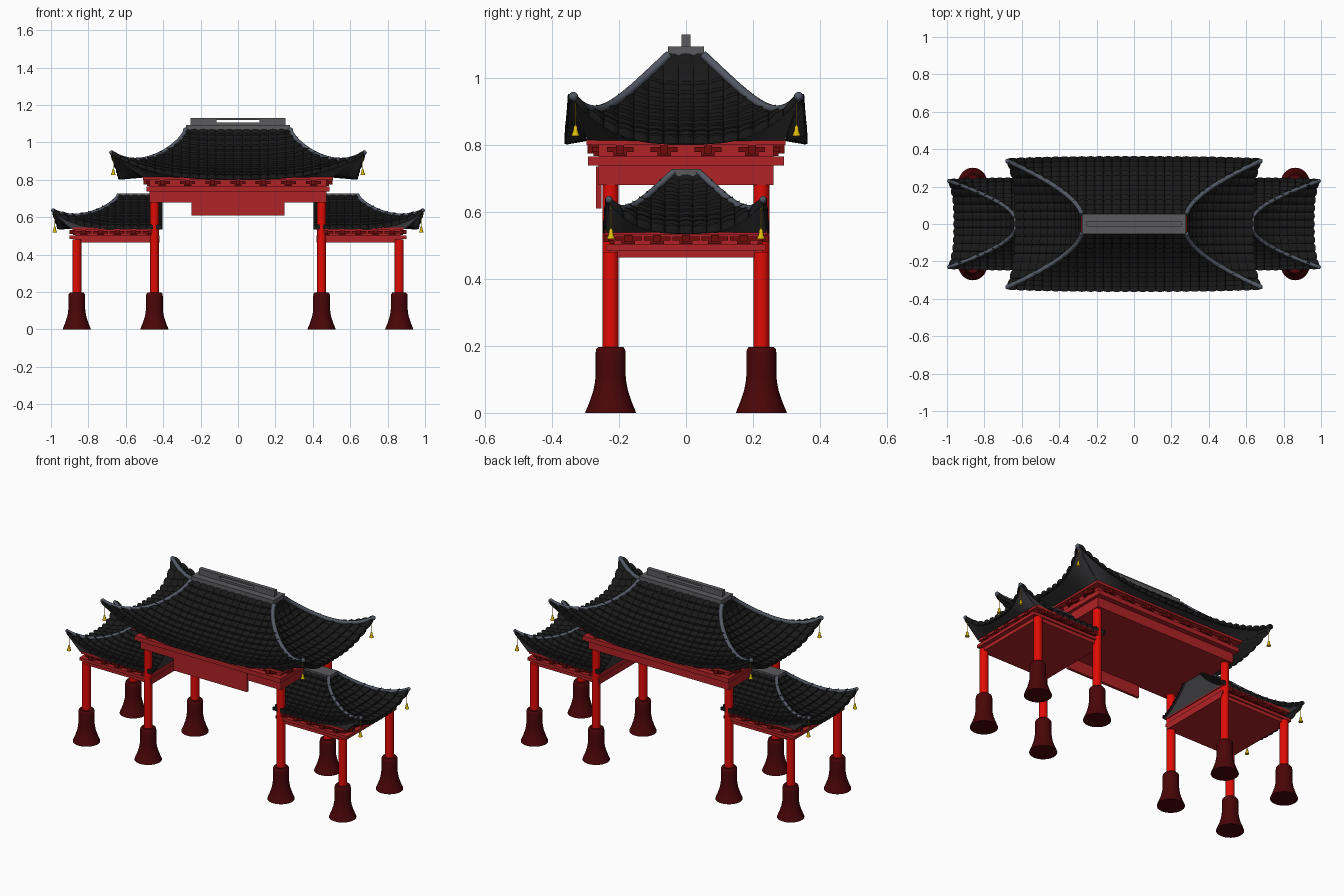
import bpy, bmesh, math
from mathutils import Vector

if "Cube" in bpy.data.objects:
    bpy.data.objects.remove(bpy.data.objects["Cube"])

def material(name, *rgb):
    """colour given as seen on screen, converted to linear"""
    m = bpy.data.materials.new(name)
    m.diffuse_color = (*[min(1, (c / .92) ** 2.2) for c in rgb], 1)
    m.use_nodes = True
    m.node_tree.nodes["Principled BSDF"].inputs["Base Color"].default_value = m.diffuse_color
    return m

RED = material("column_red", .81, .07, .05)
BEAM = material("beam_red", .63, .14, .15)
DARK = material("bracket_red", .40, .07, .07)
BASE = material("base_maroon", .27, .05, .06)
TILE = material("tile_black", .11, .11, .11)
SOFFIT = material("soffit_grey", .22, .22, .23)
HIP = material("hip_slate", .30, .32, .36)
RIDGE = material("ridge_grey", .33, .33, .34)
GOLD = material("bell_gold", .80, .67, .06)

def finish(name, bm, mat, smooth=None):
    me = bpy.data.meshes.new(name)
    bm.to_mesh(me)
    bm.free()
    ob = bpy.data.objects.new(name, me)
    bpy.context.collection.objects.link(ob)
    me.materials.append(mat)
    if smooth:
        bpy.ops.object.select_all(action='DESELECT')
        ob.select_set(True)
        bpy.context.view_layer.objects.active = ob
        bpy.ops.object.shade_smooth_by_angle(angle=math.radians(smooth))
    return ob

def boxes(name, items, mat):
    """items: (x0, x1, y0, y1, z0, z1)"""
    bm = bmesh.new()
    for x0, x1, y0, y1, z0, z1 in items:
        vs = bmesh.ops.create_cube(bm, size=1)["verts"]
        for v in vs:
            v.co = ((x0 + x1) / 2 + v.co.x * (x1 - x0), (y0 + y1) / 2 + v.co.y * (y1 - y0),
                    (z0 + z1) / 2 + v.co.z * (z1 - z0))
    return finish(name, bm, mat)

def lathe(name, profile, x, y, mat, n=24):
    bm = bmesh.new()
    rings = [[bm.verts.new((x + r * math.cos(k * math.tau / n), y + r * math.sin(k * math.tau / n), z))
              for k in range(n)] for r, z in profile]
    for p, q in zip(rings, rings[1:]):
        for k in range(n):
            bm.faces.new((p[k], p[(k + 1) % n], q[(k + 1) % n], q[k]))
    bm.faces.new(rings[0][::-1])
    bm.faces.new(rings[-1])
    bmesh.ops.recalc_face_normals(bm, faces=bm.faces)
    return finish(name, bm, mat, 40)

def tube(name, pts, r, mat):
    cu = bpy.data.curves.new(name, 'CURVE')
    cu.dimensions = '3D'
    cu.bevel_depth, cu.bevel_resolution, cu.use_fill_caps = r, 2, True
    sp = cu.splines.new('POLY')
    sp.points.add(len(pts) - 1)
    for p, c in zip(sp.points, pts):
        p.co = (*c, 1)
    cu.materials.append(mat)
    ob = bpy.data.objects.new(name, cu)
    bpy.context.collection.objects.link(ob)

# Roof description: the hip runs from (x0,y0) to (x1,y1) as t goes 0..1
class Roof:
    def __init__(s, x0, x1, y0, y1, ztop, zeave, k, slab):
        s.x0, s.x1, s.y0, s.y1, s.zt, s.ze, s.k, s.slab = x0, x1, y0, y1, ztop, zeave, k, slab
    def hip(s, t):
        return (s.x0 + (s.x1 - s.x0) * t ** 1.6, s.y0 + (s.y1 - s.y0) * t,
                s.zt - s.k * (.27 * t - .143 * t ** 4.6))
    def point(s, side, a, t, c=0):
        """side=False: slope facing y; side=True: slope facing x. Returns a, d, z."""
        t = max(0, t)
        hx, hy, hz = s.hip(t)
        W, D = (hy, hx) if side else (hx, hy)
        a = max(-W, min(W, a))
        u = max(0, (abs(a) - c) / (W - c)) ** 3
        inset = .045 * s.k * (1 - u) if side else -.022 * s.k * (1 - .5 * u)
        zm = s.ze + (s.zt - s.ze) * max(0, 1 - t) ** 1.5
        return a, D - inset * t, zm + (hz - zm) * u
    def start(s, side, a):
        lo, hi = (s.y0, s.y1) if side else (s.x0, s.x1)
        f = max(0, (abs(a) - lo) / (hi - lo))
        return f if side else f ** (1 / 1.6)

def slope(name, R, side, sx, sy, amin, c, rows, pitch):
    place = (lambda a, d, z: (sx * d, sy * a, z)) if side else (lambda a, d, z: (sx * a, sy * d, z))
    amax = R.y1 if side else R.x1
    lo = -amax if amin is None else amin
    cols = round((amax - lo) / pitch)
    pitch = (amax - lo) / cols
    hw, n = pitch * .54, 6
    # overlapping barrel tiles with rounded lower lips
    bm = bmesh.new()
    for i in range(cols):
        a = lo + pitch * (i + .5)
        t0 = R.start(side, max(0, abs(a) - hw * .8))
        for j in range(rows):
            ta, tb = max(j / rows, t0), (j + 1) / rows
            if tb - ta < .01:
                continue
            lines = [[], [], []]
            for k in range(n + 1):
                o = -math.cos(math.pi * k / n)
                arch = math.sqrt(max(0, 1 - o * o))
                t = tb + .025 * arch - .008
                for L, tt, h in ((0, ta, .010 * arch - .001), (1, t, .013 * arch + .008), (2, t, -.004)):
                    p = R.point(side, a + o * hw, tt, c)
                    lines[L].append(bm.verts.new(place(p[0], p[1], p[2] + h)))
            for L in (0, 1):
                for k in range(n):
                    q = (lines[L][k], lines[L][k + 1], lines[L + 1][k + 1], lines[L + 1][k])
                    f = bm.faces.new(q)
                    f.normal_update()
                    out = Vector(place(0, 1, 0)) if L else Vector((0, 0, 1))
                    if f.normal.dot(out) < 0:
                        f.normal_flip()
    finish(name + "_tiles", bm, TILE, 35)
    # deck below the tiles, folding back under the eave to the frieze
    bm = bmesh.new()
    N, rowsv = 24, []
    for j in range(14):
        t = min(1, j / 12)
        W = R.hip(t)[1 if side else 0]
        l0 = -W if amin is None else amin
        row = []
        for i in range(N + 1):
            f = i / N
            a, d, z = R.point(side, l0 + (W - l0) * f, t, c)
            if j == 13:
                w, d = (R.slab[1], R.slab[0]) if side else (R.slab[0], R.slab[1])
                l1 = -w if amin is None else amin
                a, z = l1 + (w - l1) * f, R.slab[2] + .006
            row.append(bm.verts.new(place(a, d, z - .006)))
        rowsv.append(row)
    for j in range(13):
        for i in range(N):
            f = bm.faces.new((rowsv[j][i], rowsv[j][i + 1], rowsv[j + 1][i + 1], rowsv[j + 1][i]))
            f.normal_update()
            if (f.normal.z < 0) != (j == 12):
                f.normal_flip()
    finish(name + "_deck", bm, SOFFIT, 35)

def hip_and_bell(name, R, sx, sy):
    pts = []
    for i in range(25):
        x, y, z = R.hip(i / 24)
        pts.append((sx * x, sy * y, z + .006))
    tube(name + "_hip_ridge", pts, .0125 if R.k == 1 else .010, HIP)
    x, y, z = pts[-1]
    bm = bmesh.new()
    bmesh.ops.create_uvsphere(bm, u_segments=12, v_segments=8, radius=.0135 if R.k == 1 else .011)
    bmesh.ops.translate(bm, verts=bm.verts, vec=(x, y, z + .001))
    finish(name + "_hip_knob", bm, HIP, 60)
    bx, by, bz = x - sx * .008, y - sy * .006, z - .085
    tube(name + "_bell_wire", [(bx, by, z - .01), (bx, by, bz)], .0015, GOLD)
    lathe(name + "_bell", [(.012, bz - .032), (.011, bz - .027), (.007, bz - .018), (.006, bz - .006),
                           (.002, bz)], bx, by, GOLD, 12)

def frieze(name, x0, x1, yw, z, h, nx, ny, ends):
    """bracket row around a recessed wall"""
    boxes(name + "_wall", [(x0, x1, -yw, yw, z, z + h)], BEAM)
    out = []
    # half width, bottom, top, depth
    parts = ((.020, .05, .42, .014), (.040, .38, .80, .018), (.012, .25, .95, .032))
    def bracket(cx, cy, nxd, nyd):
        for half, b, t, dep in parts:
            xs = sorted((cx, cx + nxd * dep)) if nxd else (cx - half, cx + half)
            ys = sorted((cy, cy + nyd * dep)) if nyd else (cy - half, cy + half)
            out.append((*xs, *ys, z + b * h, z + t * h))
    for s in (-1, 1):
        for i in range(nx):
            bracket(x0 + (x1 - x0) * (i + .5) / nx, s * yw, 0, s)
    for s in ends:
        for i in range(ny):
            bracket(x1 if s > 0 else x0, -yw + 2 * yw * (i + .5) / ny, s, 0)
    boxes(name + "_brackets", out, DARK)

# columns on bell-shaped bases
for sx in (-1, 1):
    for sy in (-1, 1):
        for label, x, top in (("inner", .447, .70), ("outer", .862, .48)):
            lathe(label + "_column", [(.024, .18), (.024, top)], sx * x, sy * .225, RED)
            lathe(label + "_base", [(.076, 0), (.074, .006), (.062, .035), (.052, .065), (.047, .09),
                  (.045, .11), (.045, .178), (.043, .190), (.037, .197)], sx * x, sy * .225, BASE)

# main entablature and plaque
boxes("main_beam", [(-.472, .472, -.262, .262, .68, .738), (-.49, .49, -.293, .293, .738, .765),
                    (-.508, .508, -.297, .297, .80, .816)], BEAM)
frieze("main_frieze", -.472, .472, .262, .765, .036, 7, 4, (-1, 1))
boxes("plaque", [(-.248, .248, -.268, -.252, .61, .735)], BEAM)

# main roof
M = Roof(.28, .675, .05, .336, 1.065, .807, 1, (.505, .294, .812))
for s in (-1, 1):
    slope("main_front" if s < 0 else "main_back", M, False, 1, s, None, 0, 12, .046)
    slope("main_side", M, True, s, 1, None, 0, 12, .046)
    for sy in (-1, 1):
        hip_and_bell("main", M, s, sy)
boxes("main_ridge", [(-.278, .278, -.054, .054, 1.055, 1.094)], RIDGE)
boxes("main_ridge_crest", [(-.255, .255, -.013, .013, 1.09, 1.106), (-.255, .255, -.013, .013, 1.12, 1.13),
      (-.255, -.115, -.013, .013, 1.106, 1.12), (.115, .255, -.013, .013, 1.106, 1.12)], RIDGE)

# side wings
INNER = .405
S = Roof(.64, .988, .036, .230, .715, .540, .67, (.895, .24, .538))
for s in (-1, 1):
    def span(a, b, *rest):
        return (*sorted((s * a, s * b)), *rest)
    boxes("wing_beam", [span(.42, .875, -.23, .23, .464, .485), span(.42, .90, -.238, .238, .485, .503),
                        span(.42, .885, -.243, .243, .532, .546)], BEAM)
    x0, x1 = sorted((s * .425, s * .868))
    frieze("wing_frieze", x0, x1, .215, .503, .030, 5, 5, (s,))
    for sy in (-1, 1):
        slope("wing_front" if sy < 0 else "wing_back", S, False, s, sy, INNER, .60, 10, .042)
        hip_and_bell("wing", S, s, sy)
    slope("wing_side", S, True, s, 1, None, 0, 10, .042)
    boxes("wing_ridge", [span(INNER, .645, -.042, .042, .705, .728)], RIDGE)
    # closed gable where the wing meets the main gate
    bm = bmesh.new()
    prof = [S.point(False, INNER, i / 10, .6)[1:] for i in range(11)]
    loop = [(-d, z) for d, z in prof[::-1]] + prof
    f = bm.faces.new([bm.verts.new((s * (INNER + .01), y, z - .006)) for y, z in loop])
    f.normal_update()
    if f.normal.x * s > 0:
        f.normal_flip()
    finish("wing_gable", bm, SOFFIT)
